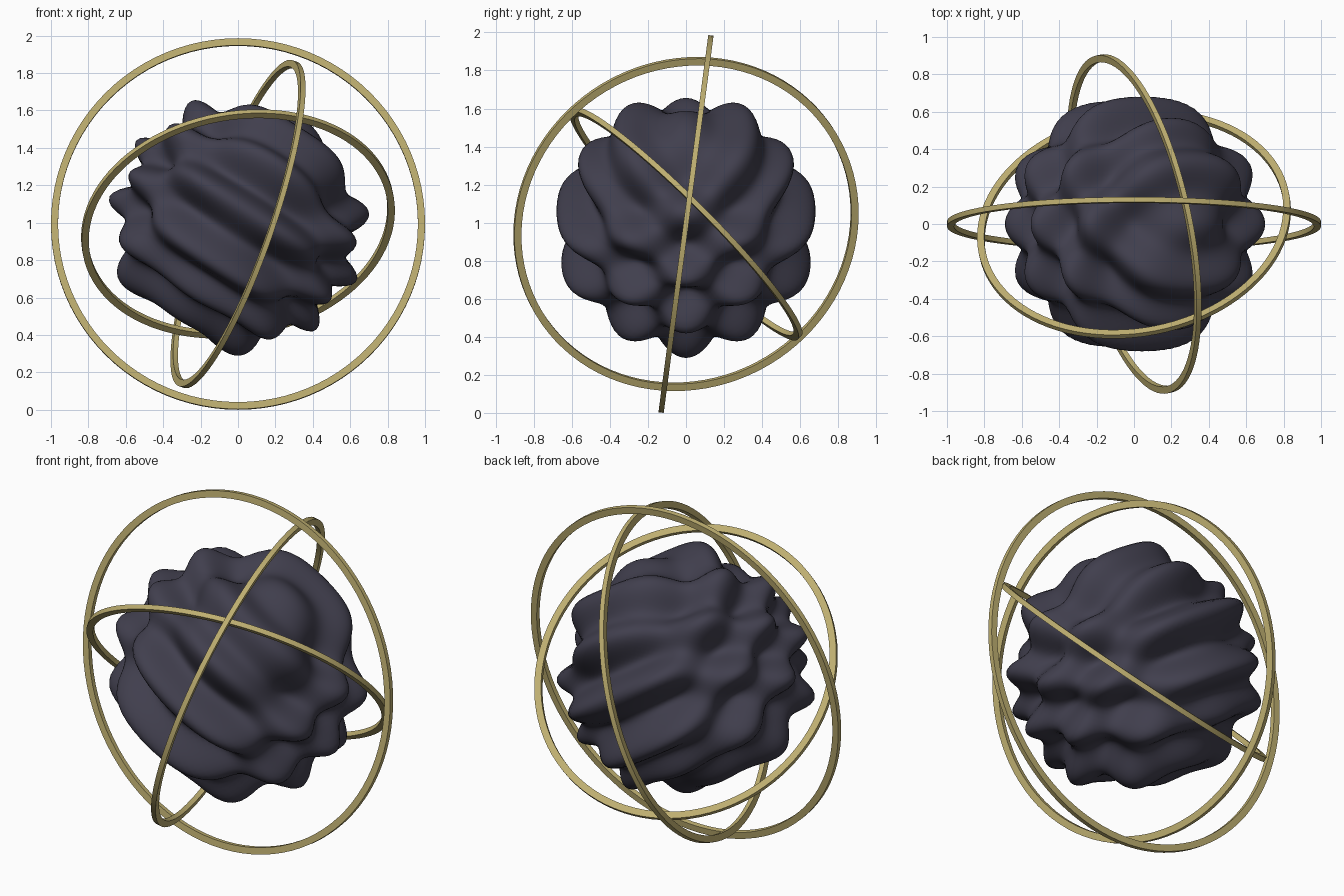
import bpy, bmesh, math
from mathutils import Vector

if "Cube" in bpy.data.objects:
    bpy.data.objects.remove(bpy.data.objects["Cube"])

CENTRE = Vector((0, 0, 0.993))


def material(name, rgb):
    m = bpy.data.materials.new(name)
    m.diffuse_color = (*rgb, 1)
    m.use_nodes = True
    m.node_tree.nodes["Principled BSDF"].inputs["Base Color"].default_value = m.diffuse_color
    return m


dark = material("dark slate", (0.052, 0.049, 0.075))
gold = material("pale gold", (0.52, 0.43, 0.165))


def finish(bm, name, mat, angle):
    bmesh.ops.recalc_face_normals(bm, faces=bm.faces)
    me = bpy.data.meshes.new(name)
    bm.to_mesh(me)
    bm.free()
    me.materials.append(mat)
    ob = bpy.data.objects.new(name, me)
    bpy.context.collection.objects.link(ob)
    bpy.ops.object.select_all(action='DESELECT')
    ob.select_set(True)
    bpy.context.view_layer.objects.active = ob
    bpy.ops.object.shade_smooth_by_angle(angle=math.radians(angle))
    return ob


# Lumpy core: sphere pushed in and out by a tilted wave crossed with a wave along y
bm = bmesh.new()
bmesh.ops.create_icosphere(bm, subdivisions=6, radius=1)
for v in bm.verts:
    n = v.co.normalized()
    lump = math.sin(7 * n.x + 11 * n.z) * math.cos(7 * n.y)
    v.co = n * (0.62 + 0.084 * lump) + CENTRE
finish(bm, "lumpy_core", dark, 60)


# Flat hoops, each given by outer radius and the normal of its plane
def hoop(name, outer, normal, width=0.038, depth=0.028, steps=96):
    rot = Vector((0, 0, 1)).rotation_difference(Vector(normal).normalized())
    bm = bmesh.new()
    section = [(outer, -depth / 2), (outer, depth / 2),
               (outer - width, depth / 2), (outer - width, -depth / 2)]
    loops = []
    for i in range(steps):
        a = 2 * math.pi * i / steps
        loops.append([bm.verts.new(rot @ Vector((r * math.cos(a), r * math.sin(a), h)) + CENTRE)
                      for r, h in section])
    for i in range(steps):
        p, q = loops[i], loops[(i + 1) % steps]
        for j in range(4):
            k = (j + 1) % 4
            bm.faces.new((p[j], q[j], q[k], p[k]))
    finish(bm, name, gold, 30)


hoop("outer_hoop", 1.0, (0, 0.991, -0.131))
hoop("middle_hoop", 0.923, (0.925, 0.196, -0.322))
hoop("inner_hoop", 0.845, (-0.135, 0.70, 0.70))
